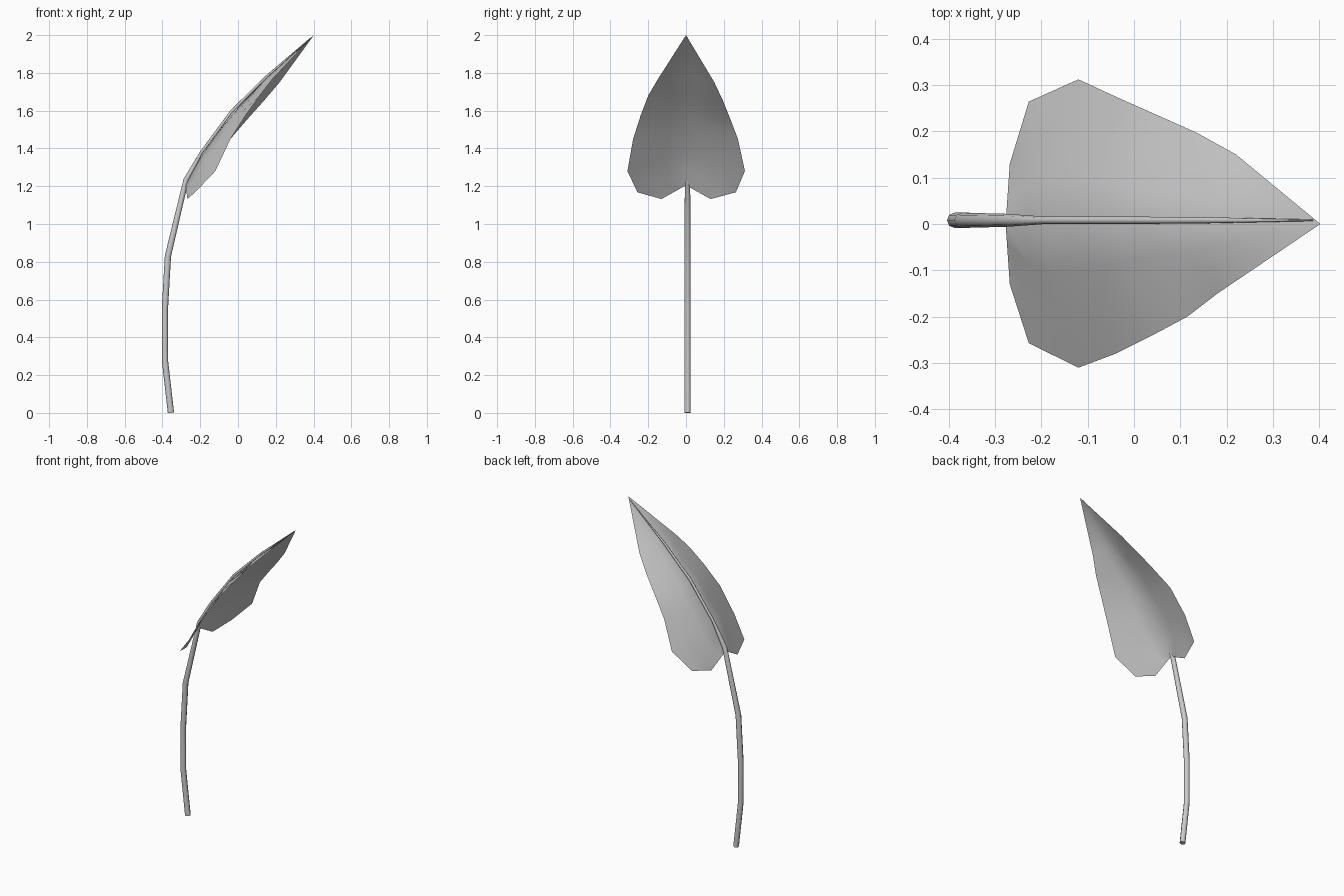
import bpy
import bmesh
from mathutils import Vector

if "Cube" in bpy.data.objects:
    bpy.data.objects.remove(bpy.data.objects["Cube"])

grey = bpy.data.materials.new("plain grey")
colour = (0.6, 0.6, 0.6, 1)
grey.diffuse_color = colour
grey.use_nodes = True
grey.node_tree.nodes["Principled BSDF"].inputs["Base Color"].default_value = colour

# Stations along the leaf from the notch to the last one before the tip
midrib = [(-0.277, 1.205), (-0.231, 1.293), (-0.184, 1.374), (-0.103, 1.488),
          (-0.024, 1.589), (0.076, 1.695), (0.165, 1.781)]
tip = Vector((0.402, 0, 2.0))

# Leaf rims, x y z, one for each half
rim_back = [(-0.268, 0.13, 1.132), (-0.227, 0.264, 1.168), (-0.12, 0.312, 1.28),
            (-0.04, 0.275, 1.45), (0.05, 0.235, 1.555), (0.135, 0.197, 1.65),
            (0.22, 0.15, 1.75)]
rim_front = [(-0.268, -0.13, 1.132), (-0.227, -0.257, 1.168), (-0.12, -0.31, 1.28),
             (-0.04, -0.28, 1.45), (0.04, -0.24, 1.575), (0.115, -0.2, 1.68),
             (0.18, -0.15, 1.765)]

# Leaf blade: straight-sided halves with ripples running out from the midrib
bm = bmesh.new()
tip_vert = bm.verts.new(tip)
centre = [bm.verts.new((x, 0, z)) for x, z in midrib]
lift = Vector((-0.75, 0, 0.65))
for side, rim in ((1, rim_back), (-1, rim_front)):
    rows = [centre]
    for t in (0.33, 0.67):
        row = []
        for i, (c, r) in enumerate(zip(centre, rim)):
            ripple = 0.002 + 0.008 * (-1) ** i if i else 0
            row.append(bm.verts.new(c.co.lerp(Vector(r), t) + lift * ripple))
        rows.append(row)
    rows.append([bm.verts.new(r) for r in rim])
    for a, b in zip(rows, rows[1:]):
        strips = [(a[i], a[i + 1], b[i + 1], b[i]) for i in range(len(a) - 1)]
        strips.append((a[-1], tip_vert, b[-1]))
        for face in strips:
            bm.faces.new(face if side < 0 else face[::-1])
bmesh.ops.recalc_face_normals(bm, faces=bm.faces)
if sum(f.normal.z for f in bm.faces) < 0:
    bmesh.ops.reverse_faces(bm, faces=bm.faces)
mesh = bpy.data.meshes.new("leaf_blade")
bm.to_mesh(mesh)
bm.free()
mesh.materials.append(grey)
blade = bpy.data.objects.new("leaf_blade", mesh)
bpy.context.collection.objects.link(blade)
for p in mesh.polygons:
    p.use_smooth = True

# Stem: thin tapering tube that runs on along the midrib
path = [(-0.355, 0, 1), (-0.387, 0.28, 1), (-0.387, 0.55, 1), (-0.371, 0.83, 1),
        (-0.275, 1.234, 0.85), (-0.195, 1.377, 0.5), (-0.035, 1.595, 0.5),
        (0.154, 1.783, 0.4), (0.385, 1.986, 0.1)]
curve = bpy.data.curves.new("stem", "CURVE")
curve.dimensions = "3D"
curve.bevel_depth = 0.0165
curve.bevel_resolution = 2
curve.use_fill_caps = True
spline = curve.splines.new("POLY")
spline.points.add(len(path) - 1)
for point, (x, z, radius) in zip(spline.points, path):
    point.co = (x, 0.008, z, 1)
    point.radius = radius
curve.materials.append(grey)
stem = bpy.data.objects.new("stem", curve)
bpy.context.collection.objects.link(stem)
bpy.ops.object.select_all(action="DESELECT")
stem.select_set(True)
bpy.context.view_layer.objects.active = stem
bpy.ops.object.convert(target="MESH")
bpy.ops.object.shade_smooth_by_angle(angle=0.9)
